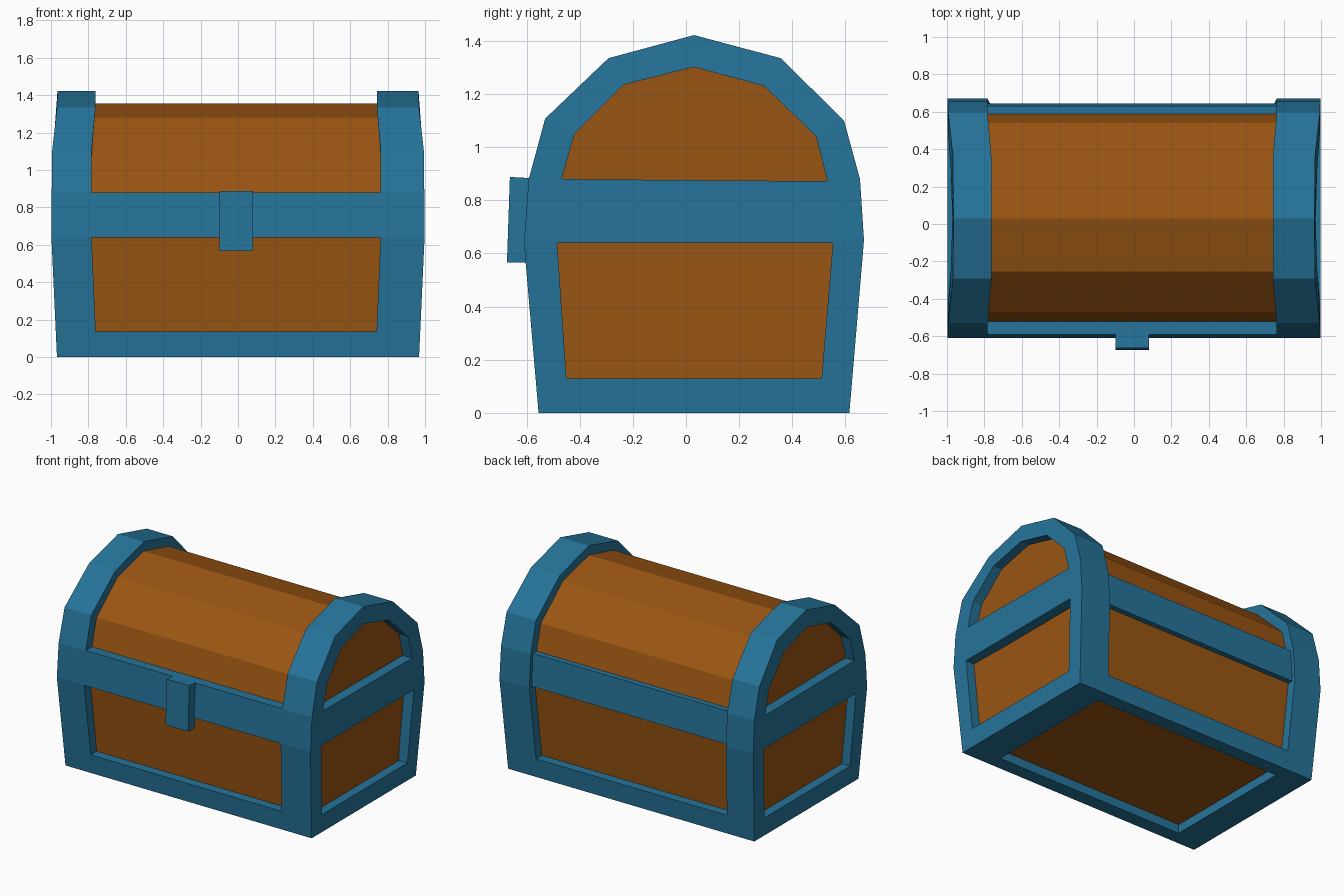
import bpy, bmesh

if "Cube" in bpy.data.objects:
    bpy.data.objects.remove(bpy.data.objects["Cube"])


def material(name, rgb):
    m = bpy.data.materials.new(name)
    m.diffuse_color = (*rgb, 1)
    m.use_nodes = True
    m.node_tree.nodes["Principled BSDF"].inputs["Base Color"].default_value = m.diffuse_color
    return m


METAL = material("blue_metal", (0.019, 0.174, 0.323))
WOOD = material("brown_wood", (0.323, 0.091, 0.006))

# Side profiles as (y, z): outer arch, opening in the end, recessed wood body
OUTER = [(-.555, 0), (-.61, .64), (-.592, .88), (-.53, 1.108), (-.292, 1.335), (.03, 1.422),
         (.357, 1.335), (.595, 1.1), (.655, .88), (.67, .65), (.615, 0)]
OPENING = [(-.45, .13), (-.485, .64), (-.468, .88), (-.42, 1.05), (-.235, 1.235), (.03, 1.302),
           (.295, 1.23), (.49, 1.04), (.533, .87), (.553, .64), (.51, .13)]
BODY = [(-.495, .065), (-.54, .64), (-.525, .87), (-.47, 1.07), (-.255, 1.28), (.03, 1.355),
        (.315, 1.28), (.54, 1.06), (.592, .87), (.605, .65), (.555, .065)]


def ramp(z, table):
    for (z0, a), (z1, b) in zip(table, table[1:]):
        if z <= z1:
            return a + (b - a) * (z - z0) / (z1 - z0)
    return table[-1][1]


def x_out(z):
    return ramp(z, [(0, .968), (.65, .998), (1.1, .994), (1.34, .967), (1.43, .965)])


def x_in(z):
    return ramp(z, [(0, .745), (.65, .773), (1.1, .773), (1.34, .752), (1.43, .752)])


def loft(name, loops, mat, ring=False):
    """Bridge matching loops; cap the ends, or close into a ring."""
    bm = bmesh.new()
    rows = [[bm.verts.new(p) for p in loop] for loop in loops]
    n = len(rows[0])
    pairs = list(zip(rows, rows[1:])) + ([(rows[-1], rows[0])] if ring else [])
    for a, b in pairs:
        for i in range(n):
            j = (i + 1) % n
            bm.faces.new((a[i], a[j], b[j], b[i]))
    if not ring:
        bm.faces.new(rows[0])
        bm.faces.new(rows[-1])
    bmesh.ops.recalc_face_normals(bm, faces=bm.faces)
    mesh = bpy.data.meshes.new(name)
    bm.to_mesh(mesh)
    bm.free()
    mesh.materials.append(mat)
    obj = bpy.data.objects.new(name, mesh)
    bpy.context.collection.objects.link(obj)
    return obj


def prism(name, profile, x0, x1, mat):
    return loft(name, [[(x, y, z) for y, z in profile] for x in (x0, x1)], mat)


# Recessed wooden body
loft("wood_body", [[(s * (x_out(z) - .065), y, z) for y, z in BODY] for s in (-1, 1)], WOOD)

# End frames with a mid band across each end
for s, side in ((-1, "left"), (1, "right")):
    shift = -.01

    def loop(profile, fx):
        return [(fx(z), y, z) for y, z in profile]

    inner = lambda z: s * x_in(z) + shift
    outer = lambda z: s * x_out(z)
    recess = lambda z: s * (x_out(z) - .075)
    loft(side + "_end_frame", [loop(OUTER, inner), loop(OUTER, outer), loop(OPENING, outer),
                               loop(OPENING, recess), loop(BODY, recess), loop(BODY, inner)],
         METAL, ring=True)
    band = [(-.49, .64), (.558, .64), (.54, .872), (-.475, .88)]
    loft(side + "_end_band", [loop(band, recess), loop(band, outer)], METAL)

# Front and back bands and bottom rails
prism("front_band", [(-.61, .64), (-.592, .88), (-.51, .88), (-.52, .64)], -.8, .8, METAL)
prism("back_band", [(.643, .65), (.63, .88), (.58, .88), (.58, .65)], -.8, .8, METAL)
prism("front_rail", [(-.555, 0), (-.566, .135), (-.46, .135), (-.455, 0)], -.8, .8, METAL)
prism("back_rail", [(.615, 0), (.626, .135), (.52, .135), (.515, 0)], -.8, .8, METAL)

# Lock plate
prism("lock", [(-.674, .566), (-.663, .888), (-.59, .884), (-.6, .566)], -.098, .08, METAL)
